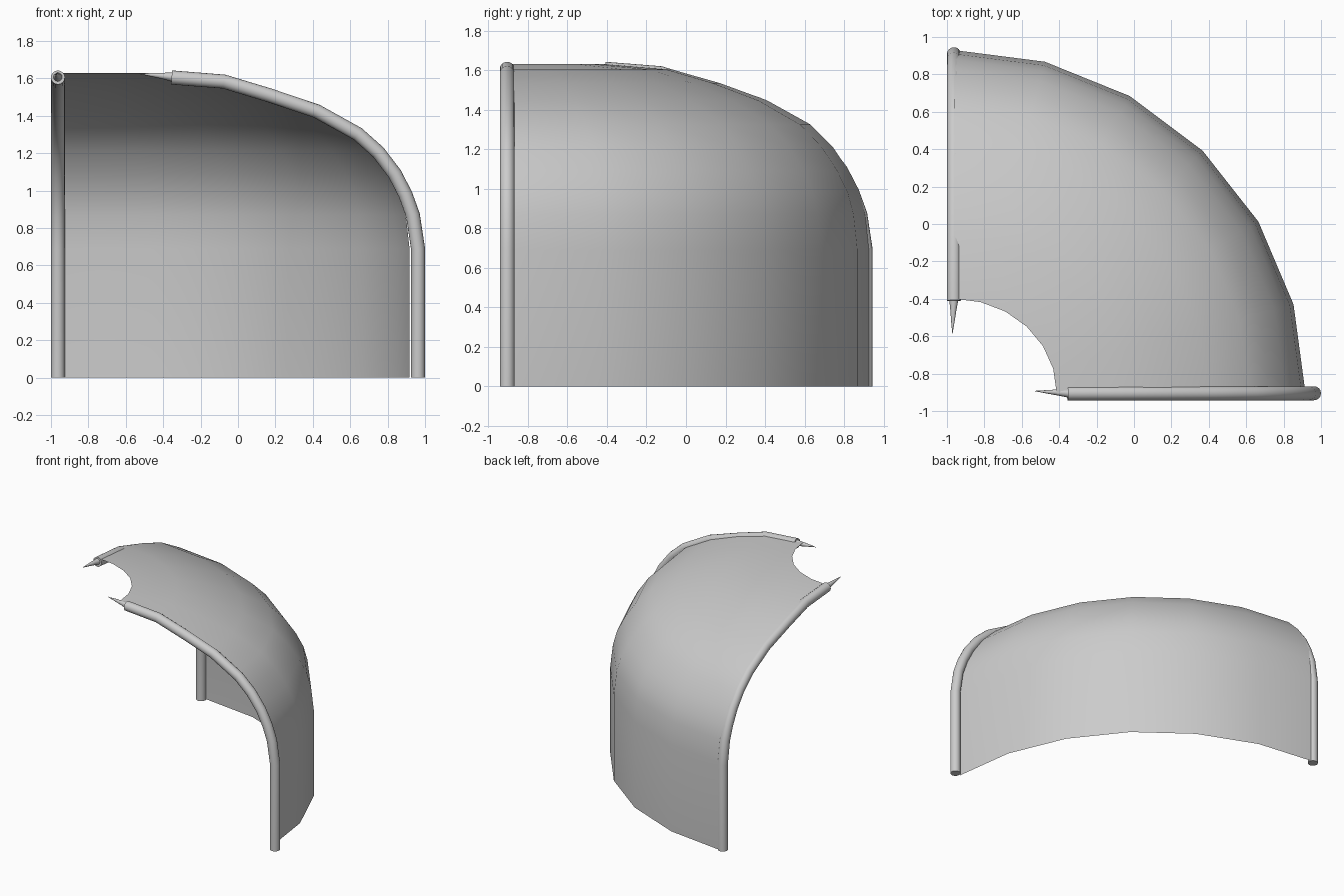
import bpy, bmesh, math
from mathutils import Vector

if "Cube" in bpy.data.objects:
    bpy.data.objects.remove(bpy.data.objects["Cube"])

CX, CY = -0.963, -0.905      # corner axis of the quarter dome
TUBE_R = 0.0375


def finish(name, bm, angle=40):
    bmesh.ops.recalc_face_normals(bm, faces=bm.faces)
    me = bpy.data.meshes.new(name)
    bm.to_mesh(me)
    bm.free()
    ob = bpy.data.objects.new(name, me)
    bpy.context.collection.objects.link(ob)
    bpy.context.view_layer.objects.active = ob
    ob.select_set(True)
    bpy.ops.object.shade_smooth_by_angle(angle=math.radians(angle))
    ob.select_set(False)
    return ob


def sweep(name, path, radii, place, sides=16):
    """Round section swept along a planar (u, z) path; place maps (u, side, z) to space."""
    bm = bmesh.new()
    pts = [Vector(p) for p in path]
    rings = []
    for i, p in enumerate(pts):
        a = (p - pts[i - 1]).normalized() if i else (pts[1] - p).normalized()
        b = (pts[i + 1] - p).normalized() if i < len(pts) - 1 else a
        t = (a + b).normalized()
        n = Vector((-t.y, t.x))
        ring = []
        for k in range(sides):
            w = 2 * math.pi * k / sides
            q = p + n * radii[i] * math.cos(w)
            ring.append(bm.verts.new(place(q.x, radii[i] * math.sin(w), q.y)))
        rings.append(ring)
    for r0, r1 in zip(rings, rings[1:]):
        for k in range(sides):
            j = (k + 1) % sides
            bm.faces.new((r0[k], r0[j], r1[j], r1[k]))
    bm.faces.new(rings[0])
    bm.faces.new(rings[-1])
    return finish(name, bm)


# Quarter dome shell: profile (radius, height) turned through 90 degrees in six steps
profile = [(0.53, 1.63), (0.86, 1.603), (1.10, 1.535), (1.34, 1.447), (1.56, 1.325),
           (1.67, 1.215), (1.755, 1.09), (1.81, 0.98), (1.84, 0.87), (1.86, 0.69), (1.86, 0.0)]
STEPS = 6
bm = bmesh.new()
rows = []
for r, z in profile:
    row = []
    for i in range(STEPS + 1):
        a = math.pi / 2 * i / STEPS
        row.append(bm.verts.new((CX + (r + 0.02) * math.cos(a),
                                 CY + (r - 0.025) * math.sin(a), z)))
    rows.append(row)
for r0, r1 in zip(rows, rows[1:]):
    for i in range(STEPS):
        bm.faces.new((r0[i], r0[i + 1], r1[i + 1], r1[i]))
finish("dome_shell", bm)

# Tubular rims on both cut edges, each ending in a thin spike
tube = [(0.9625, 0.0), (0.9625, 0.69), (0.935, 0.87), (0.895, 0.98), (0.838, 1.09),
        (0.75, 1.205), (0.64, 1.303), (0.42, 1.425), (0.16, 1.512), (-0.075, 1.583), (-0.355, 1.605)]
spike = [(-0.34, 1.606), (-0.40, 1.613), (-0.46, 1.619), (-0.53, 1.625)]
spike_r = [0.026, 0.017, 0.010, 0.001]


def front_place(u, s, z):
    return (u, CY + s, z)


def left_place(u, s, z):
    return (CX + s, u - 0.055, z)


for side, place in (("front", front_place), ("left", left_place)):
    sweep(side + "_rim_tube", tube, [TUBE_R] * len(tube), place)
    lean = 0.012 if side == "front" else -0.008
    sweep(side + "_rim_spike", spike, spike_r,
          lambda u, s, z: place(u, s + lean * (-0.34 - u) / 0.19, z), 12)
